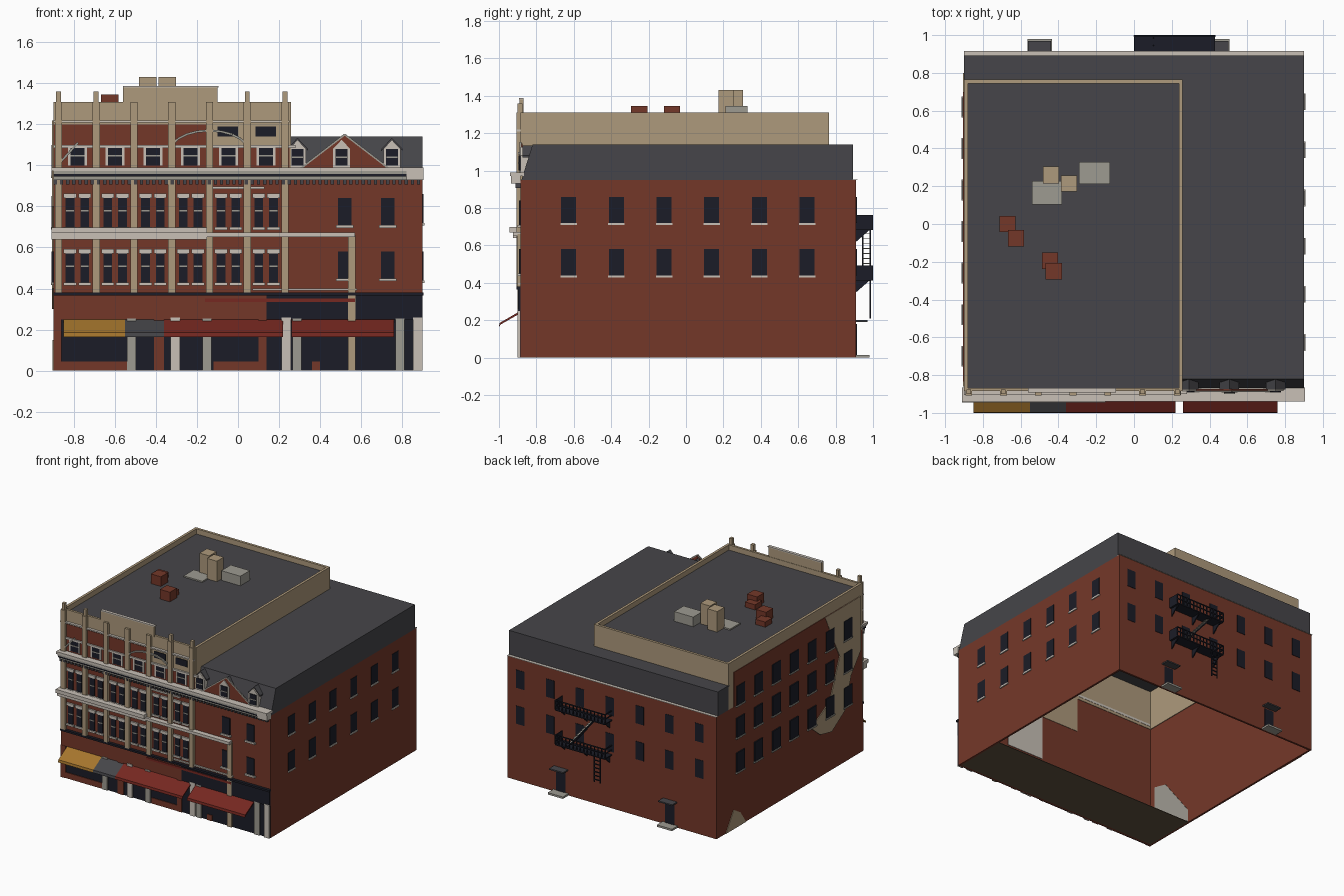
import bpy, bmesh, math
from mathutils import Vector, Matrix

if "Cube" in bpy.data.objects:
    bpy.data.objects.remove(bpy.data.objects["Cube"])


def material(name, r, g, b):
    m = bpy.data.materials.new(name)
    m.use_nodes = True
    m.diffuse_color = (r, g, b, 1)
    m.node_tree.nodes["Principled BSDF"].inputs["Base Color"].default_value = (r, g, b, 1)
    return m


BRICK = material("brick", .175, .039, .022)
TAN = material("tan stone", .42, .32, .2)
SLATE = material("slate grey", .061, .06, .067)
DARK = material("dark navy", .011, .012, .02)
WHITE = material("off white", .58, .53, .47)
GREY = material("mid grey", .34, .325, .285)
RED = material("awning red", .18, .021, .015)
YELLOW = material("awning yellow", .38, .18, .026)
EARTH = material("dark earth", .12, .085, .05)


def finish(name, mat, bm):
    bmesh.ops.recalc_face_normals(bm, faces=bm.faces)
    me = bpy.data.meshes.new(name)
    bm.to_mesh(me)
    bm.free()
    me.materials.append(mat)
    ob = bpy.data.objects.new(name, me)
    bpy.context.scene.collection.objects.link(ob)
    return ob


def boxes(name, mat, items):
    """Each item is x0, x1, y0, y1, z0, z1."""
    bm = bmesh.new()
    for x0, x1, y0, y1, z0, z1 in items:
        at = Matrix.Translation(((x0 + x1) / 2, (y0 + y1) / 2, (z0 + z1) / 2))
        bmesh.ops.create_cube(bm, size=1, matrix=at @ Matrix.Diagonal((x1 - x0, y1 - y0, z1 - z0, 1)))
    return finish(name, mat, bm)


def beams(name, mat, segments, w):
    """Square bars between pairs of points."""
    bm = bmesh.new()
    for p, q in segments:
        p, q = Vector(p), Vector(q)
        turn = (q - p).to_track_quat('Z', 'Y').to_matrix().to_4x4()
        bmesh.ops.create_cube(bm, size=1, matrix=Matrix.Translation((p + q) / 2) @ turn
                              @ Matrix.Diagonal((w, w, (q - p).length, 1)))
    return finish(name, mat, bm)


def prism(name, mat, pts, axis, a, b):
    """Extrude a 2D outline along x (outline y,z) or along y (outline x,z)."""
    bm = bmesh.new()
    put = (lambda p, t: (t, *p)) if axis == 'x' else (lambda p, t: (p[0], t, p[1]))
    face = bm.faces.new([bm.verts.new(put(p, a)) for p in pts])
    new = bmesh.ops.extrude_face_region(bm, geom=[face])["geom"]
    shift = Vector(put((0, 0), b - a))
    bmesh.ops.translate(bm, vec=shift, verts=[v for v in new if isinstance(v, bmesh.types.BMVert)])
    return finish(name, mat, bm)


def ring(x0, x1, y0, y1, z0, z1, t):
    """Four walls of thickness t."""
    return [(x0, x1, y0, y0 + t, z0, z1), (x0, x1, y1 - t, y1, z0, z1),
            (x0, x0 + t, y0 + t, y1 - t, z0, z1), (x1 - t, x1, y0 + t, y1 - t, z0, z1)]


F = -.885   # front wall plane

# Hollow brick shell, open below, with a floor only behind the shop front
boxes("brick_walls", BRICK, ring(-.9, .9, F, .91, 0, .95, .015))
boxes("shop_floor_slab", EARTH, [(-.885, .885, F, -.45, 0, .004)])
boxes("back_eave_trim", WHITE, [(-.9, .9, .89, .917, .95, .953)])
prism("mansard_roof", SLATE, [(-.88, .95), (-.82, 1.14), (.893, 1.14), (.893, .95)], 'x', .25, .9)
boxes("mansard_back_strip", SLATE, [(-.9, .25, .88, .893, .95, 1.14), (-.9, .25, .75, .88, 1.13, 1.14),
                                    (-.9, -.89, .76, .88, .95, 1.13)])
boxes("inner_tan_lining", TAN, [(-.2, .2, F + .015, F + .018, .68, .95)])
boxes("inner_white_lining", WHITE, [(.13, .45, F + .015, F + .019, .33, .68)])
prism("inner_grey_lining", GREY, [(-.82, .15), (-.82, .45), (-.7, .42), (-.45, .1), (-.45, 0)],
      'x', -.885, -.882)

# Taller left block with parapet and sunken roof
x_end, y_end = .258, .765
boxes("attic_walls", TAN, [(-.9, x_end, F, F + .018, .95, 1.31), (-.9, x_end, y_end - .02, y_end, 1.13, 1.31),
                           (-.9, -.88, F, y_end, .95, 1.31), (x_end - .02, x_end, F, y_end, .95, 1.31)])
boxes("attic_roof", SLATE, [(-.885, .245, F + .01, .75, 1.26, 1.27)])
boxes("raised_parapet", TAN, [(-.56, -.1, F - .005, F + .015, 1.3, 1.38)])
boxes("parapet_coping", WHITE, [(-.56, -.095, F - .008, F + .016, 1.38, 1.388),
                                (-.9, .25, F - .02, F, 1.21, 1.22)])
boxes("attic_brick_facing", BRICK, [(-.9, -.15, F - .004, F, .99, 1.2), (-.15, .25, F - .004, F, .99, 1.1),
                                    (-.904, -.9, F + .05, .7, .95, 1.22)])

# Roof boxes: centre, half sizes, height
def roof_boxes(name, mat, rows):
    boxes(name, mat, [(x - w, x + w, y - d, y + d, 1.26, z) for x, y, w, d, z in rows])


roof_boxes("tan_chimneys", TAN, [(-.44, .26, .042, .045, 1.43), (-.345, .215, .042, .042, 1.43)])
roof_boxes("grey_vents", GREY, [(-.46, .165, .08, .062, 1.28), (-.21, .27, .082, .058, 1.345)])
roof_boxes("brick_chimneys", BRICK, [(-.67, 0, .043, .043, 1.31), (-.625, -.075, .043, .043, 1.345),
                                     (-.445, -.195, .043, .043, 1.31), (-.425, -.25, .043, .043, 1.345)])

# Side and back windows with sills
cols = [.255 * (i - 2.5) + .01 for i in range(6)]
back = [.79 - .257 * i for i in range(7)]
left = [.62 - .22 * i for i in range(7)]
rows = (.44, .72)
boxes("right_windows", DARK, [(.899, .903, y - .04, y + .04, z, z + .14) for y in cols for z in rows])
boxes("right_sills", WHITE, [(.9, .908, y - .044, y + .044, z - .012, z) for y in cols for z in rows])
boxes("back_windows", DARK, [(x - .036, x + .036, .909, .913, z, z + .14) for x in back for z in rows])
prism("left_tan_patch", TAN, [(-.25, .42), (-.36, .33), (-.5, .3), (-.66, .4), (-.74, .65), (-.86, .8),
                              (-.86, 1.22), (-.42, 1.22), (-.5, 1.05), (-.6, .85), (-.48, .55)],
      'x', -.906, -.899)
prism("left_low_patch", TAN, [(.8, 0), (.55, 0), (.62, .1), (.7, .15)], 'x', -.904, -.899)
panes = [(y, z) for y in left for z in (.43, .7, .95)]
boxes("left_windows", DARK, [(-.909, -.899, y - .05, y + .05, z, z + .15) for y, z in panes])
boxes("left_sills", GREY, [(-.912, -.899, y - .055, y + .055, z - .012, z) for y, z in panes])

# Street front: shop glass, piers and bands
boxes("shop_glass", DARK, [(-.88, .9, F - .003, F, 0, .26)])
boxes("shop_dark_fascia", DARK, [(.14, .9, F - .012, F, .25, .37), (-.9, .905, F - .022, F, .365, .38)])
boxes("shop_brick_band", BRICK, [(-.9, .14, F - .01, F, .25, .365), (-.9, -.86, F - .012, F, 0, .25)])
boxes("shop_red_band", RED, [(-.16, .57, F - .016, F, .335, .352)])
boxes("shop_brick_base", BRICK, [(-.86, -.54, F - .008, F, 0, .045), (-.41, -.36, F - .01, F, 0, .25),
                                 (-.12, .14, F - .008, F, 0, .045), (.1, .14, F - .01, F, 0, .25),
                                 (.36, .4, F - .008, F, 0, .045)])


def piers(name, mat, xs, w, z0, z1, y=.015):
    boxes(name, mat, [(x - w, x + w, F - y, F + .01, z0, z1) for x in xs])


piers("white_shop_piers", WHITE, (-.305, .235, .876), .023, 0, .26)
piers("grey_shop_piers", GREY, (-.52, -.15, .288, .79), .022, 0, .255, .013)
piers("tan_shop_pier", TAN, [.555], .018, 0, .66)

# Awnings: sloped sheet with a short valance
for name, mat, a, b in (("yellow_awning", YELLOW, -.85, -.55), ("grey_awning", SLATE, -.55, -.36),
                        ("red_awning_centre", RED, -.36, .22), ("red_awning_right", RED, .26, .76)):
    prism(name, mat, [(F, .25), (-.997, .185), (-1, .165), (-.99, .178), (F, .238)], 'x', a, b)

# Tall pilasters with finials
pil = [-.875 + .184 * i for i in range(7)]
piers("pilasters", TAN, pil, .018, .38, 1.31, .022)
piers("pilaster_caps", TAN, [x for x in pil if not -.56 < x < -.1], .012, 1.31, 1.36, .015)

# Front windows: pairs in each bay, single ones in the attic and on the right
bays = [(a + b) / 2 for a, b in zip(pil, pil[1:])]
pairs = [(x + s * .036, .021, z, .15) for x in bays for s in (-1, 1) for z in (.43, .7)]
singles = [(x, .033, z, .13) for x in (.52, .73) for z in (.45, .71)]
wins = pairs + singles
attic = [(x, .034, 1, .085) for x in bays]
boxes("front_windows", DARK, [(x - w, x + w, F - .007, F, z, z + h) for x, w, z, h in wins + attic])
boxes("front_mid_rails", GREY, [(x - w, x + w, F - .01, F, z + h * .5, z + h * .5 + .008)
                                for x, w, z, h in pairs + attic])
boxes("attic_window_jambs", WHITE, [(x + s * .04 - .006, x + s * .04 + .006, F - .01, F, 1, 1.085)
                                    for x in bays for s in (-1, 1)])
boxes("front_sills", WHITE, [(x - w - .01, x + w + .01, F - .015, F, z - .014, z) for x, w, z, h in wins])
boxes("front_lintels", WHITE, [(x - w - .01, x + w + .01, F - .012, F, z + h - .01, z + h + .012)
                               for x, w, z, h in pairs])
boxes("attic_lights", DARK, [(x - .05, x + .05, F - .005, F, 1.14, 1.19) for x in (-.05, .135)])
boxes("string_courses", WHITE, [(.07, .58, F - .012, F, .39, .4), (-.9, .28, F - .014, F, 1.085, 1.1),
                                (-.15, .13, F - .014, F, .885, .897)])

# Cornices
boxes("middle_cornice", WHITE, [(-.91, -.15, -.945, F, .67, .698), (-.91, -.15, -.925, F, .64, .67),
                                (-.15, .57, -.925, F, .65, .672)])
boxes("main_cornice", WHITE, [(-.91, .905, -.94, F + .02, .972, .99), (.82, .905, -.935, F, .93, .972)])
boxes("main_cornice_shadow_band", DARK, [(-.9, .82, -.93, F, .945, .958)])
boxes("main_cornice_bed", GREY, [(-.9, .82, -.934, F, .958, .972), (-.9, .82, -.92, F, .93, .945)])
boxes("cornice_brackets", SLATE, [(-.89 + i * .03 - .008, -.89 + i * .03 + .008, -.912, F, .908, .93)
                                  for i in range(60)])

# Low arch and corner brace across the attic storey
arc = [(-.14 + .19 * math.cos(t * math.pi / 10), F - .014, 1.07 + .1 * math.sin(t * math.pi / 10))
       for t in range(11)]
brace = [((-.88, F - .012, 1.0), (-.78, F - .012, 1.11))]
beams("attic_arch", GREY, list(zip(arc, arc[1:])) + brace, .011)

# Brick gable with sloping coping, and dormers on the right
prism("gable", BRICK, [(.31, .985), (.52, 1.145), (.73, .985)], 'y', F, F + .012)
beams("gable_coping", GREY, [((s, F, .985), (.52, F, 1.15)) for s in (.305, .735)], .009)
for i, x in enumerate((.29, .505, .75)):
    front = F - .006 if i == 1 else F
    prism(f"dormer_{i}", WHITE, [(x - .042, .99), (x - .042, 1.08), (x, 1.125), (x + .042, 1.08),
                                 (x + .042, .99)], 'y', front, -.84)
    boxes(f"dormer_window_{i}", DARK, [(x - .029, x + .029, front - .005, front, 1, 1.08)])
    boxes(f"dormer_bar_{i}", GREY, [(x - .029, x + .029, front - .008, front, 1.037, 1.044)])
    for s in (-1, 1):
        prism(f"dormer_roof_{i}_{s}", SLATE, [(x, 1.124), (x, 1.134), (x + s * .052, 1.08), (x + s * .052, 1.07)],
              'y', front + .01, -.81)

# Fire escape on the back wall
bars = []
for z in (.42, .69):
    for h in (.035, .07):
        bars += [((0, .995, z + h), (.43, .995, z + h)), ((.003, .91, z + h), (.003, .995, z + h))]
    bars += [((.43 * i / 14, .995, z), (.43 * i / 14, .995, z + .07)) for i in range(15)]
    for n, x in enumerate((.02, .215, .41)):
        prism(f"fire_escape_bracket_{z}_{n}", DARK, [(.91, z), (.99, z), (.91, z - .07)], 'x', x - .004, x + .004)
bars += [((.33, y, .42), (.1, y, .69)) for y in (.945, .985)]
bars += [((x, .985, .21), (x, .985, .42)) for x in (.05, .1)]
bars += [((.05, .985, .23 + .03 * i), (.1, .985, .23 + .03 * i)) for i in range(6)]
beams("fire_escape_bars", DARK, bars, .007)
boxes("fire_escape_platforms", DARK, [(0, .43, .91, 1, z - .008, z) for z in (.42, .69)])
boxes("fire_escape_end_panels", DARK, [(.426, .43, .91, .998, z, z + .073) for z in (.42, .69)])
boxes("fire_escape_treads", GREY, [(.33 - .023 * i, .35 - .023 * i, .945, .985, .42 + .027 * i, .424 + .027 * i)
                                   for i in range(1, 10)])

# Back doors with canopies and steps
doors = (-.5, .44)
boxes("back_doors", DARK, [(x - .04, x + .04, .909, .914, .015, .18) for x in doors])
boxes("door_canopies", SLATE, [(x - .06, x + .06, .91, .97, .19, .2) for x in doors])
boxes("door_steps", GREY, [(x - .065, x + .065, .91, .98, 0, .015) for x in doors])
